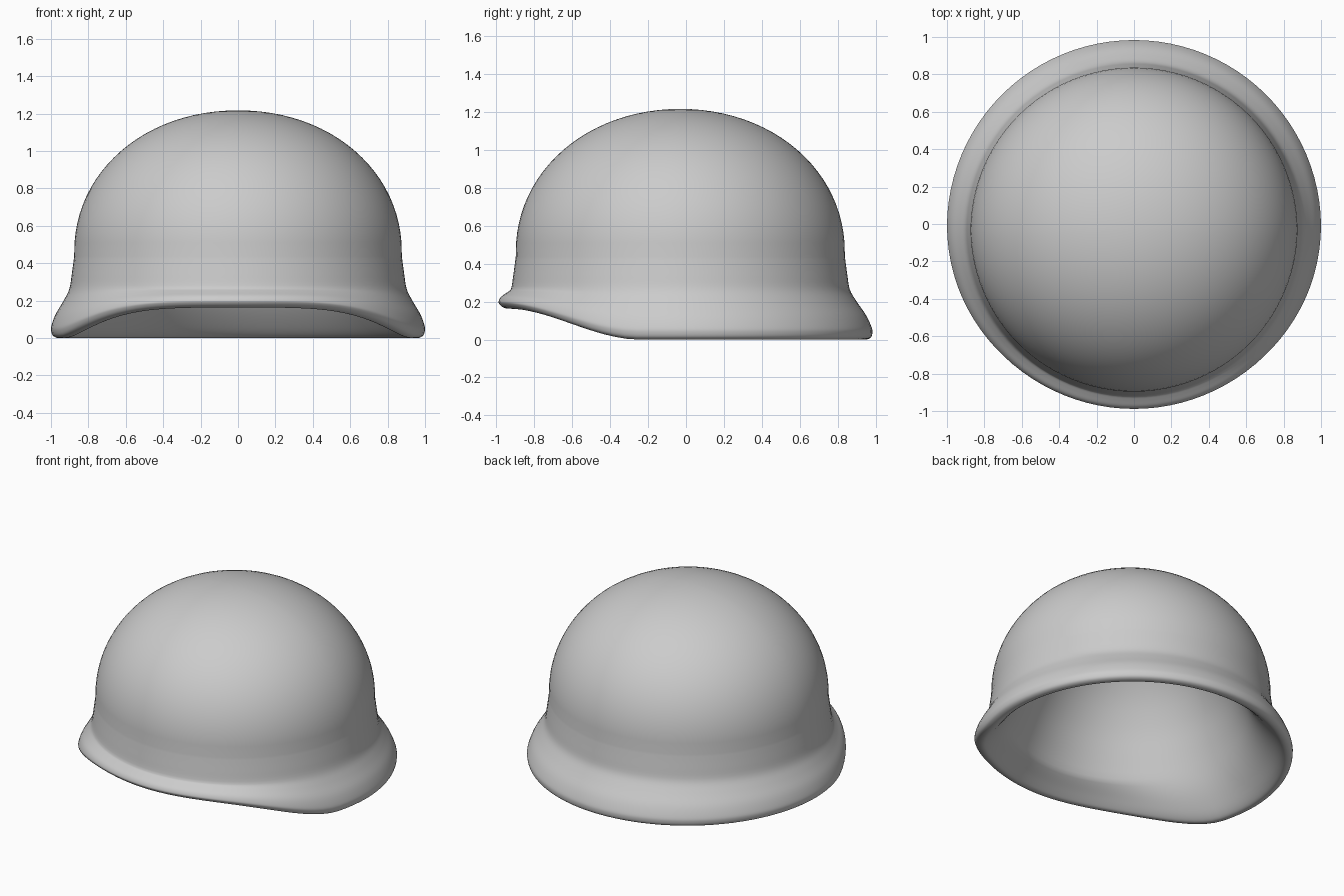
import bpy, bmesh, math

if "Cube" in bpy.data.objects:
    bpy.data.objects.remove(bpy.data.objects["Cube"])

SEG = 96
CREASE = 0.27      # height where the dome turns into the flared brim


def catmull(pts, n=4):
    """Smooth curve through the profile points."""
    p = [pts[0]] + pts + [pts[-1]]
    out = []
    for i in range(1, len(p) - 2):
        for s in range(n):
            t = s / n
            out.append(tuple(
                0.5 * (2 * p[i][k] + (p[i + 1][k] - p[i - 1][k]) * t
                       + (2 * p[i - 1][k] - 5 * p[i][k] + 4 * p[i + 1][k] - p[i + 2][k]) * t ** 2
                       + (3 * p[i][k] - p[i - 1][k] - 3 * p[i + 1][k] + p[i + 2][k]) * t ** 3)
                for k in (0, 1)))
    return out + [pts[-1]]


def dome(a, h, zc, e, n=24):
    """Superelliptical crown arc from just below the top down to its base."""
    arc = [i / n * math.pi / 2 for i in range(1, n)]
    return [(a * math.sin(t) ** (2 / e), zc + h * math.cos(t) ** (2 / e)) for t in arc]


def place(r, z, ang):
    """Spin a profile point; the brim is lifted at the front (angle 0)."""
    c = math.cos(ang)
    t = min(1, max(0, (c - 0.25) / 0.75))
    lift = t * t * (3 - 2 * t)
    k = max(0, (CREASE - z) / CREASE)
    if z < CREASE:
        front_z = 0.160 + 0.11 * (max(z, 0) / CREASE) ** 0.65
        z += (front_z - z) * lift
    r -= 0.008 * abs(c) + 0.016 * k * lift
    return (r * math.sin(ang), -0.03 + 0.026 * k - r * c, z)


# outer crown, flared brim, rolled lip, then inner bowl back up to the top
side = catmull([(0.876, 0.44), (0.888, 0.35), (0.902, 0.265), (0.934, 0.20), (0.975, 0.13),
                (0.997, 0.07), (0.999, 0.04), (0.988, 0.014), (0.960, 0.003),
                (0.930, 0.014), (0.885, 0.06), (0.82, 0.15), (0.765, 0.25),
                (0.70, 0.40), (0.62, 0.58), (0.51, 0.76), (0.36, 0.92), (0.18, 1.01),
                (0.05, 1.03)])
profile = dome(0.876, 0.76, 0.46, 2.06) + side

bm = bmesh.new()
rings = [[bm.verts.new(place(r, z, 2 * math.pi * j / SEG)) for j in range(SEG)]
         for r, z in profile]
for a, b in zip(rings, rings[1:]):
    for j in range(SEG):
        m = (j + 1) % SEG
        bm.faces.new((a[j], b[j], b[m], a[m]))
# close the outer and inner tops
for ring, z in ((rings[0], 1.22), (rings[-1], 1.032)):
    top = bm.verts.new((0, -0.03, z))
    for j in range(SEG):
        bm.faces.new((top, ring[j], ring[(j + 1) % SEG]))
bmesh.ops.recalc_face_normals(bm, faces=bm.faces)
for f in bm.faces:
    f.smooth = True

low = min(v.co.z for v in bm.verts)
for v in bm.verts:
    v.co.z -= low

mesh = bpy.data.meshes.new("helmet_shell")
bm.to_mesh(mesh)
bm.free()
bpy.context.collection.objects.link(bpy.data.objects.new("helmet_shell", mesh))
